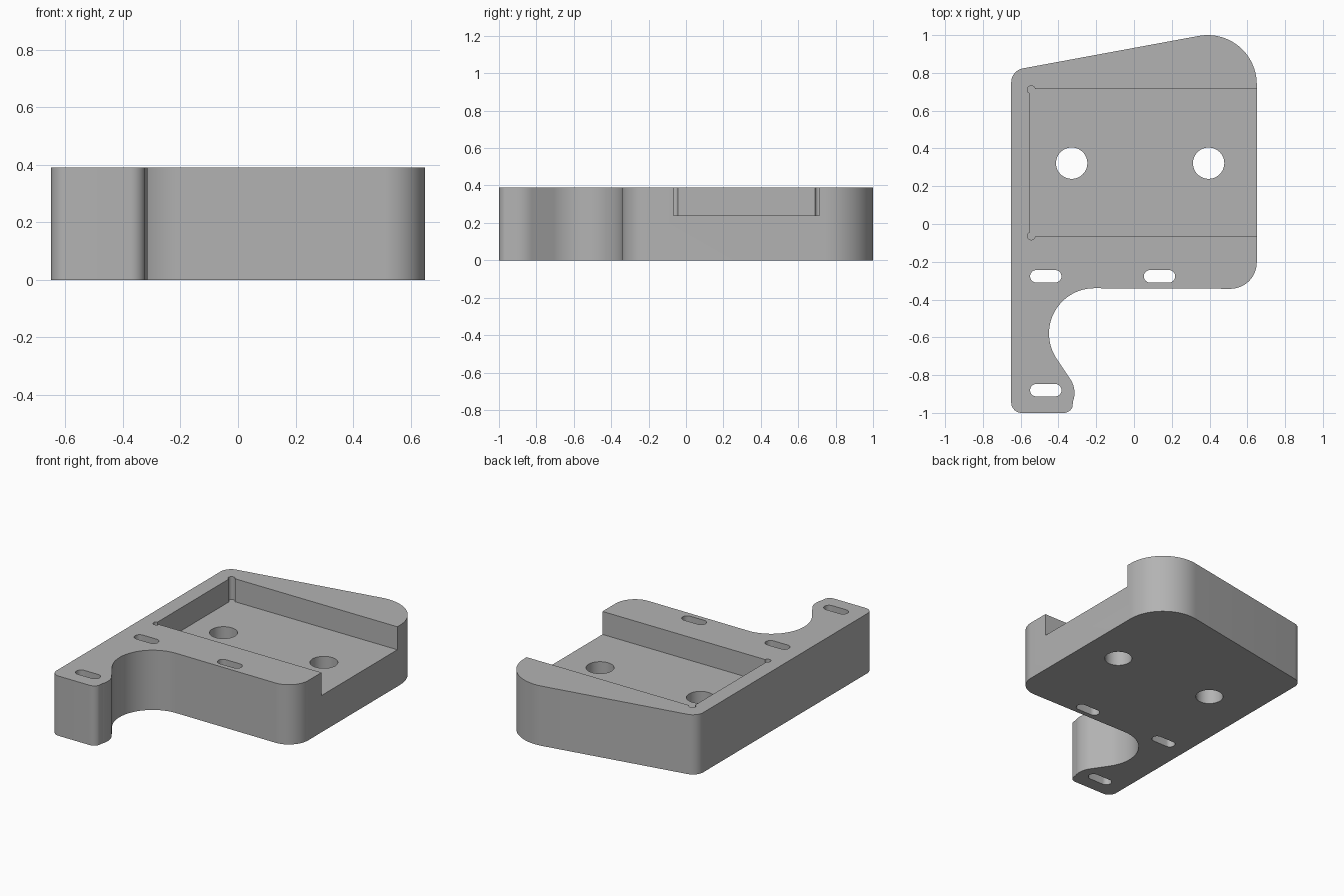
import bpy, bmesh
from math import cos, sin, radians

if "Cube" in bpy.data.objects:
    bpy.data.objects.remove(bpy.data.objects["Cube"], do_unlink=True)

HEIGHT, FLOOR = 0.39, 0.24

grey = bpy.data.materials.new("light grey")
grey.use_nodes = True
colour = (0.45, 0.45, 0.45, 1)
grey.diffuse_color = colour
grey.node_tree.nodes["Principled BSDF"].inputs["Base Color"].default_value = colour


def arc(cx, cy, r, start, end, n=16):
    """Points along an arc, angles in degrees."""
    angles = [radians(start + (end - start) * i / n) for i in range(n + 1)]
    return [(cx + r * cos(a), cy + r * sin(a)) for a in angles]


def slot(cx, cy, length=0.166, width=0.066):
    r, h = width / 2, (length - width) / 2
    return arc(cx + h, cy, r, -90, 90) + arc(cx - h, cy, r, 90, 270)


def circle(cx, cy, r, n=48):
    return arc(cx, cy, r, 0, 360, n)[:-1]


def extrude(name, points, z0, z1):
    """Solid prism from a counter-clockwise outline."""
    bm = bmesh.new()
    face = bm.faces.new([bm.verts.new((x, y, z0)) for x, y in points])
    top = bmesh.ops.extrude_face_region(bm, geom=[face])["geom"]
    verts = [v for v in top if isinstance(v, bmesh.types.BMVert)]
    bmesh.ops.translate(bm, verts=verts, vec=(0, 0, z1 - z0))
    bmesh.ops.recalc_face_normals(bm, faces=bm.faces)
    mesh = bpy.data.meshes.new(name)
    bm.to_mesh(mesh)
    bm.free()
    mesh.materials.append(grey)
    obj = bpy.data.objects.new(name, mesh)
    bpy.context.collection.objects.link(obj)
    return obj


# Plate outline: foot, concave throat, rounded front, big back corner, sloped back
outline = (
    arc(-0.595, -0.945, 0.055, 180, 270, 10)
    + arc(-0.372, -0.95, 0.05, -90, -22, 8)
    + arc(-0.445, -0.894, 0.13, -20, 32, 12)
    + arc(-0.21, -0.58, 0.24, 212, 90, 36)
    + arc(0.51, -0.203, 0.14, -90, 0, 20)
    + arc(0.39, 0.74, 0.26, 0, 100.5, 32)
    + arc(-0.575, 0.75, 0.075, 100.5, 180, 12)
)
bracket = extrude("bracket_body", outline, 0, HEIGHT)

# Pocket open to the side, with round corner reliefs
x0, x1, y0, y1 = -0.55, 0.8, -0.067, 0.715
cutters = [extrude("pocket_cutter", [(x0, y0), (x1, y0), (x1, y1), (x0, y1)], FLOOR, 0.6)]
for y in (y0 + 0.004, y1 - 0.004):
    cutters.append(extrude("relief_cutter", circle(x0 + 0.006, y, 0.021, 24), FLOOR, 0.6))

# Through holes and slots
for x in (-0.33, 0.395):
    cutters.append(extrude("hole_cutter", circle(x, 0.322, 0.083), -0.2, 0.7))
for x, y in ((-0.467, -0.277), (0.135, -0.277), (-0.467, -0.88)):
    cutters.append(extrude("slot_cutter", slot(x, y), -0.2, 0.7))

bpy.ops.object.select_all(action="DESELECT")
bpy.context.view_layer.objects.active = bracket
bracket.select_set(True)
for cutter in cutters:
    cutter.hide_render = True
    mod = bracket.modifiers.new("cut", "BOOLEAN")
    mod.operation, mod.solver, mod.object = "DIFFERENCE", "EXACT", cutter
    bpy.ops.object.modifier_apply(modifier=mod.name)
    bpy.data.objects.remove(cutter, do_unlink=True)

bpy.ops.object.shade_smooth_by_angle(angle=radians(30))
